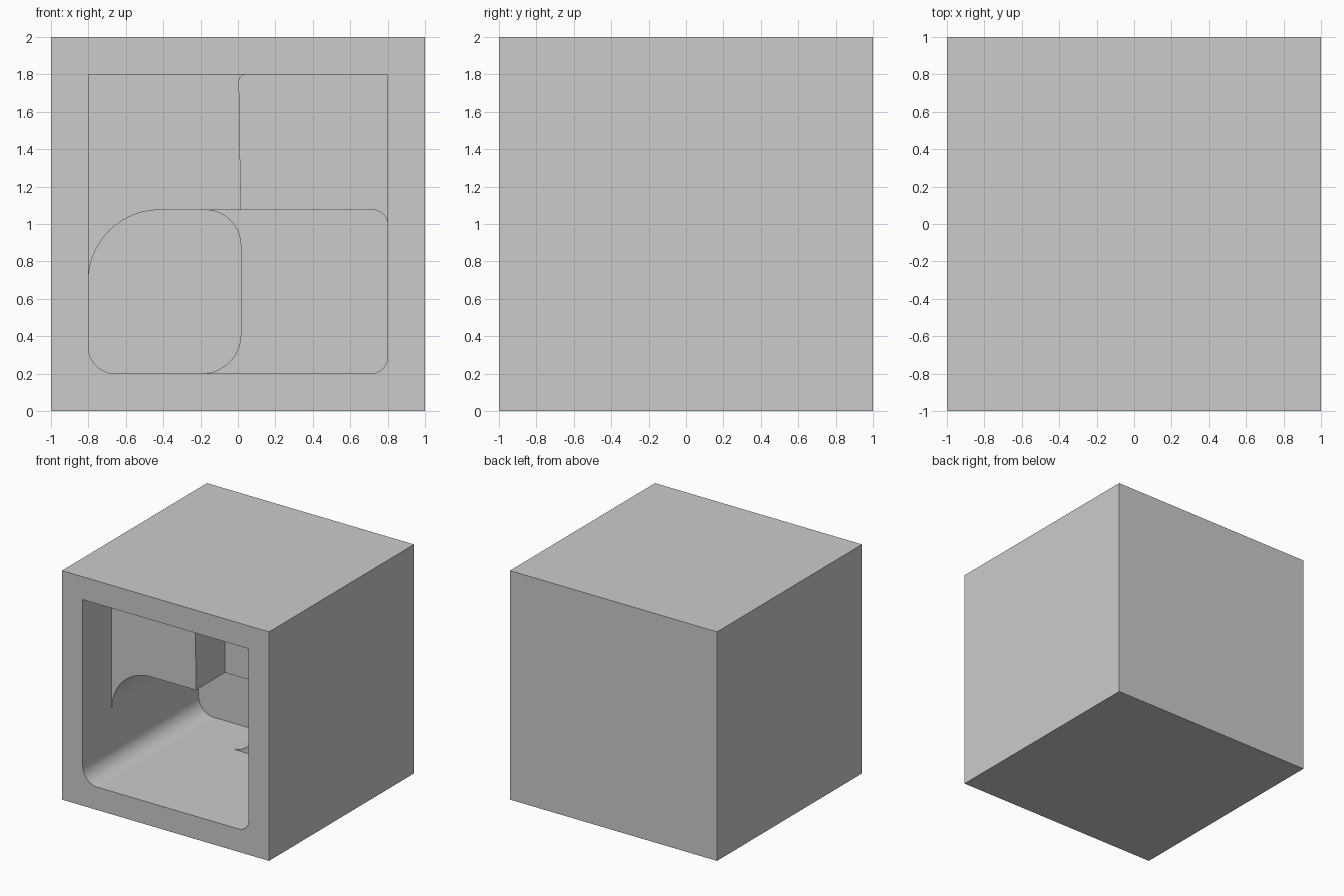
import bpy, bmesh
from math import cos, sin, radians

cube = bpy.data.objects.get("Cube")
if cube:
    bpy.data.objects.remove(cube, do_unlink=True)


def arc(cx, cz, rx, rz, start, sweep=90, steps=20):
    """Points of an elliptical corner in the front plane."""
    angles = [radians(start + sweep * i / steps) for i in range(steps + 1)]
    return [(cx + rx * cos(a), cz + rz * sin(a)) for a in angles]


LEFT, RIGHT, LOW, MID, TOP = -0.8, 0.8, 0.2, 1.075, 1.8
FRONT, BACK = -1.0, 1.0
DEPTHS = [-0.6, -0.2, 0.2, 0.6]

# Rounded corners, running counter-clockwise as seen from the front
bottom_left = arc(LEFT + 0.145, LOW + 0.145, 0.145, 0.145, 180)
bottom_right = arc(RIGHT - 0.09, LOW + 0.09, 0.09, 0.09, 270)
mid_right = arc(RIGHT - 0.08, MID - 0.08, 0.08, 0.08, 0)
mid_left = arc(LEFT + 0.38, MID - 0.38, 0.38, 0.38, 90)
cell_low = arc(-0.195, LOW + 0.21, 0.21, 0.21, 270)
cell_high = arc(-0.175, MID - 0.19, 0.19, 0.19, 0)

# Upright divider between the upper pockets, listed upward
divider = [(0.015, MID), (0.009, 1.62)] + arc(0.045, 1.76, 0.04, 0.04, 180, -90, 8)

# Shared runs keep every step joined vertex to vertex
floor = bottom_left + [cell_low[0]]
roof = [cell_high[-1]] + mid_left
top_right, top_left = (RIGHT, TOP), (LEFT, TOP)
lower = floor + bottom_right

# Cavity outline of each layer, front to back
outlines = [
    lower + [mid_right[0], top_right, divider[-1], top_left, mid_left[-1]],
    lower + [mid_right[0], top_right] + divider[::-1] + roof,
    lower + mid_right + [divider[0]] + roof,
    floor + cell_low[1:] + cell_high + mid_left,
]

# Back wall of each pocket
ledges = [
    roof[::-1] + divider + [top_left],
    divider[::-1] + mid_right[::-1] + [top_right],
    bottom_right + mid_right + [divider[0]] + cell_high[::-1] + cell_low[::-1],
    outlines[3],
]

# Front frame around the opening
outer = [(-1, 0), (1, 0), (1, 2), (-1, 2)]
frame = [
    [outer[0], outer[1], bottom_right[0], cell_low[0], bottom_left[-1]],
    [outer[1], outer[2], top_right, mid_right[0]] + bottom_right[::-1],
    [outer[2], outer[3], top_left, divider[-1], top_right],
    [outer[3], outer[0]] + bottom_left[::-1] + [mid_left[-1], top_left],
]

bm = bmesh.new()


def panel(points, y):
    bm.faces.new([bm.verts.new((x, y, z)) for x, z in points])


def walls(points, y0, y1):
    for (xa, za), (xb, zb) in zip(points, points[1:] + points[:1]):
        quad = [(xa, y0, za), (xb, y0, zb), (xb, y1, zb), (xa, y1, za)]
        bm.faces.new([bm.verts.new(co) for co in quad])


# Outer shell
walls(outer, FRONT, BACK)
panel(outer, BACK)
for piece in frame:
    panel(piece, FRONT)

# Stepped cavity
for outline, ledge, y0, y1 in zip(outlines, ledges, [FRONT] + DEPTHS, DEPTHS):
    walls(outline, y0, y1)
    panel(ledge, y1)

bmesh.ops.remove_doubles(bm, verts=bm.verts, dist=0.0001)
bmesh.ops.recalc_face_normals(bm, faces=bm.faces)

mesh = bpy.data.meshes.new("stepped_cavity_block")
bm.to_mesh(mesh)
bm.free()
block = bpy.data.objects.new("stepped_cavity_block", mesh)
bpy.context.collection.objects.link(block)

bpy.ops.object.select_all(action="DESELECT")
block.select_set(True)
bpy.context.view_layer.objects.active = block
bpy.ops.object.shade_smooth_by_angle(angle=radians(30))
